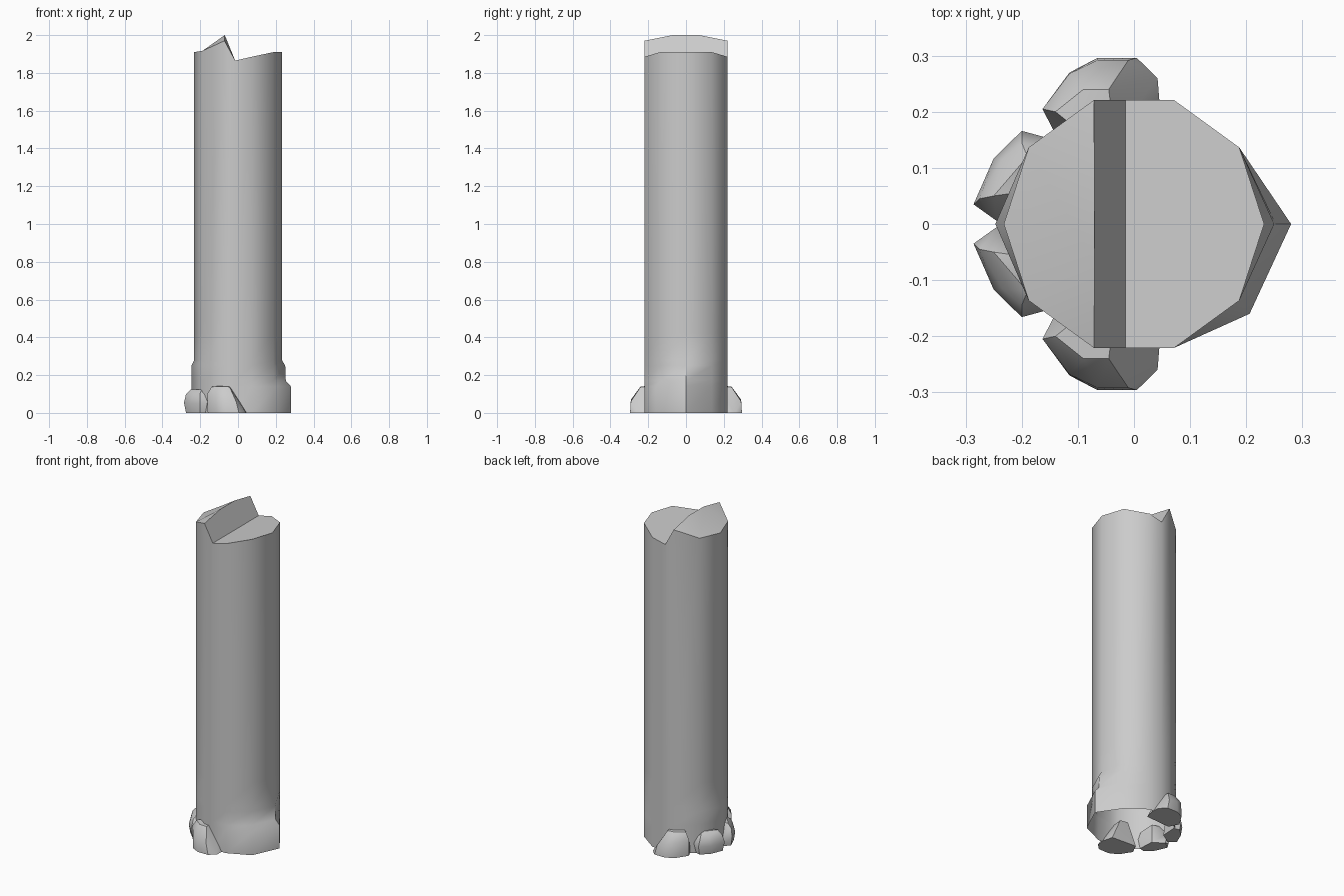
import bpy, bmesh, math

cube = bpy.data.objects.get("Cube")
if cube:
    bpy.data.objects.remove(cube, do_unlink=True)

stone = bpy.data.materials.new("grey stone")
stone.use_nodes = True
colour = (0.6, 0.6, 0.6, 1)
stone.diffuse_color = colour
stone.node_tree.nodes["Principled BSDF"].inputs["Base Color"].default_value = colour


def finish(bm, name, angle):
    bmesh.ops.recalc_face_normals(bm, faces=bm.faces)
    mesh = bpy.data.meshes.new(name)
    bm.to_mesh(mesh)
    bm.free()
    mesh.materials.append(stone)
    mesh.shade_smooth()
    mesh.set_sharp_from_angle(angle=math.radians(angle))
    obj = bpy.data.objects.new(name, mesh)
    bpy.context.collection.objects.link(obj)
    return obj


# Ten-sided outline, with one extra point on each flat y side for the notch
R = 0.232
outline = [(R * math.cos(math.radians(36 * i)), R * math.sin(math.radians(36 * i)))
           for i in range(10)]
outline.insert(3, (-0.015, outline[2][1]))
outline.insert(9, (-0.015, outline[8][1]))
FRONT_BULGE, BACK_BULGE, CORNER = 0, 6, 11

# Column with swollen foot: height, +x point, -x point, lower corner
bm = bmesh.new()
rings = []
for z, right, left, corner in [(0, 0.28, -0.247, (0.206, -0.16)),
                               (0.14, 0.28, -0.247, (0.206, -0.16)),
                               (0.17, 0.253, -0.247, None),
                               (0.25, 0.25, -0.247, None),
                               (0.28, R, -R, None),
                               (0.42, R, -R, None)]:
    pts = list(outline)
    pts[FRONT_BULGE] = (right, 0)
    pts[BACK_BULGE] = (left, 0)
    if corner:
        pts[CORNER] = corner
    rings.append([bm.verts.new((x, y, z)) for x, y in pts])

# Broken rim
half = [1.91, 1.91, 1.885, 1.865, 1.97, 1.917, 1.91]
heights = half + half[5:0:-1]
top = [bm.verts.new((x, y, z)) for (x, y), z in zip(outline, heights)]
rings.append(top)
for low, high in zip(rings, rings[1:]):
    for i in range(12):
        j = (i + 1) % 12
        bm.faces.new((low[i], low[j], high[j], high[i]))

# Broken top: flat side, steep notch wall, sloping side
ridge_b = bm.verts.new((-0.07, 0.07, 2.0))
ridge_f = bm.verts.new((-0.07, -0.07, 2.0))
bm.faces.new([top[i] for i in (9, 10, 11, 0, 1, 2, 3)])
bm.faces.new((top[3], top[4], ridge_b, ridge_f, top[8], top[9]))
bm.faces.new((top[4], top[5], ridge_b))
bm.faces.new((ridge_b, top[5], top[6], top[7], ridge_f))
bm.faces.new((ridge_f, top[7], top[8]))
finish(bm, "column", 50)


# Rocks around the foot, mirrored front to back
def rock(name, points, side):
    bm = bmesh.new()
    for x, y, z in points:
        bm.verts.new((x, y * side, z))
    hull = bmesh.ops.convex_hull(bm, input=bm.verts)
    loose = {v for v in hull["geom_interior"] if isinstance(v, bmesh.types.BMVert)}
    bmesh.ops.delete(bm, geom=list(loose), context="VERTS")
    finish(bm, name, 40)


big = [(-0.16, 0.20, 0), (-0.115, 0.27, 0), (-0.065, 0.296, 0), (0.005, 0.296, 0),
       (0.042, 0.26, 0), (0.046, 0.21, 0), (0.03, 0.15, 0), (-0.13, 0.14, 0),
       (-0.163, 0.205, 0.1), (-0.115, 0.268, 0.09), (-0.065, 0.292, 0.07),
       (-0.01, 0.292, 0.06), (-0.14, 0.2, 0.138), (-0.09, 0.24, 0.14),
       (-0.045, 0.24, 0.138), (-0.09, 0.16, 0.145), (-0.035, 0.16, 0.138)]
small = [(-0.275, 0.04, 0), (-0.245, 0.11, 0), (-0.2, 0.155, 0), (-0.165, 0.145, 0),
         (-0.235, 0.01, 0), (-0.17, 0.05, 0), (-0.286, 0.035, 0.055),
         (-0.25, 0.117, 0.05), (-0.2, 0.166, 0.05), (-0.16, 0.155, 0.06),
         (-0.244, 0.005, 0.06), (-0.275, 0.045, 0.1), (-0.235, 0.115, 0.1),
         (-0.2, 0.145, 0.105), (-0.165, 0.14, 0.1), (-0.25, 0.05, 0.125),
         (-0.19, 0.12, 0.125), (-0.18, 0.06, 0.12)]
for side, place in ((-1, "front"), (1, "back")):
    rock(place + "_large_rock", big, side)
    rock(place + "_small_rock", small, side)
